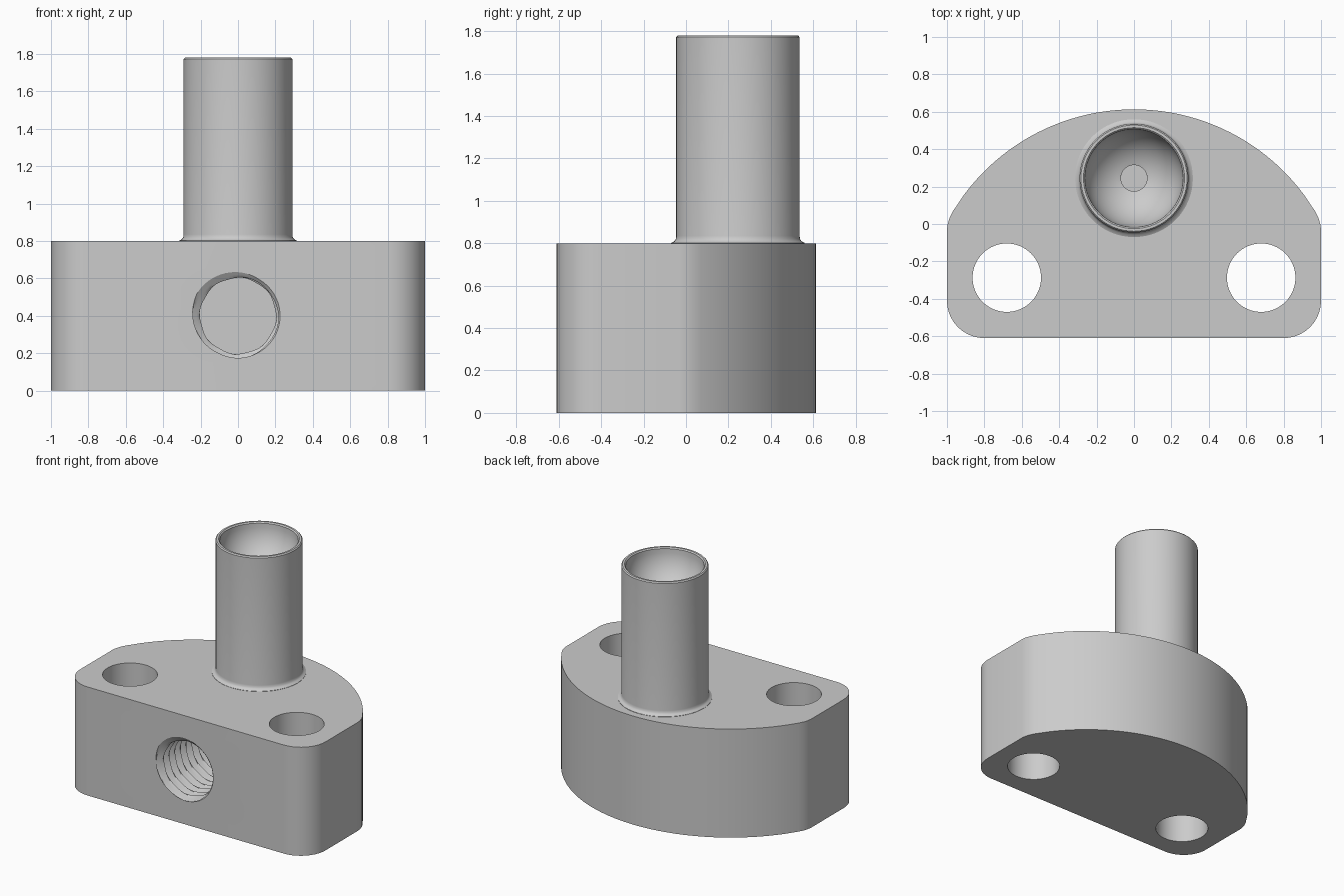
import bpy, bmesh
from math import sin, cos, pi, radians, sqrt, hypot
from mathutils import Matrix

if "Cube" in bpy.data.objects:
    bpy.data.objects.remove(bpy.data.objects["Cube"])

metal = bpy.data.materials.new("plain_grey")
metal.use_nodes = True
GREY = (0.6, 0.6, 0.6, 1)
metal.diffuse_color = GREY
metal.node_tree.nodes["Principled BSDF"].inputs["Base Color"].default_value = GREY


def make(name, bm):
    bmesh.ops.recalc_face_normals(bm, faces=bm.faces)
    mesh = bpy.data.meshes.new(name)
    bm.to_mesh(mesh)
    bm.free()
    mesh.materials.append(metal)
    obj = bpy.data.objects.new(name, mesh)
    bpy.context.collection.objects.link(obj)
    return obj


def smooth(obj):
    obj.data.shade_smooth()
    obj.data.set_sharp_from_angle(angle=radians(30))


def cylinder(name, radius, low, high, x, y):
    bm = bmesh.new()
    bmesh.ops.create_cone(bm, cap_ends=True, segments=64, radius1=radius,
                          radius2=radius, depth=high - low,
                          matrix=Matrix.Translation((x, y, (low + high) / 2)))
    return make(name, bm)


def loft(bm, rings, closed):
    """Bridge consecutive rings of equal size."""
    n = len(rings[0])
    pairs = list(zip(rings, rings[1:])) + ([(rings[-1], rings[0])] if closed else [])
    for a, b in pairs:
        for i in range(n):
            j = (i + 1) % n
            bm.faces.new((a[i], a[j], b[j], b[i]))


# Mounting block: flat front, rounded front corners, bowed back
HEIGHT, FRONT, BOW = 0.8, -0.61, 1.133
half = [(0.8 + 0.2 * sin(t * pi / 20), FRONT + 0.2 - 0.2 * cos(t * pi / 20))
        for t in range(11)]
half += [(1, -0.03), (0.996, 0.0), (0.985, 0.035), (0.967, 0.07)]
for i in range(1, 25):
    x = 0.95 * (1 - i / 24)
    half.append((x, 0.613 - BOW + sqrt(BOW ** 2 - x ** 2)))
outline = half + [(-x, y) for x, y in reversed(half[:-1])]
bm = bmesh.new()
face = bm.faces.new([bm.verts.new((x, y, 0)) for x, y in outline])
top = bmesh.ops.extrude_face_region(bm, geom=[face])["geom"]
bmesh.ops.translate(bm, vec=(0, 0, HEIGHT),
                    verts=[v for v in top if isinstance(v, bmesh.types.BMVert)])
block = make("mounting_block", bm)

# Cutters: bolt holes, inner passage and helical thread
TUBE_Y = 0.245
cutters = [cylinder("bolt_hole_cutter", 0.183, -0.1, 0.9, s * 0.68, -0.287)
           for s in (-1, 1)]
cutters.append(cylinder("passage_cutter", 0.07, 0.64, 0.9, 0, TUBE_Y))

PITCH, STEPS, SEGS = 0.065, 8, 64
bm = bmesh.new()
rings = []
for k in range(-STEPS, 11 * STEPS):
    depth = k * PITCH / STEPS
    ring = []
    for i in range(SEGS):
        a = 2 * pi * i / SEGS
        phase = (depth / PITCH - (a - radians(150)) / (2 * pi)) % 1
        r = 0.2 + 0.05 * abs(1 - 2 * phase)
        r = max(r, 0.225 - max(depth, 0))
        ring.append(bm.verts.new((r * cos(a), FRONT + depth, 0.4 + r * sin(a))))
    rings.append(ring)
loft(bm, rings, False)
bm.faces.new(rings[0])
bm.faces.new(rings[-1])
cutters.append(make("thread_cutter", bm))

for cutter in cutters:
    cutter.hide_render = True
    mod = block.modifiers.new(cutter.name, "BOOLEAN")
    mod.operation, mod.solver, mod.object = "DIFFERENCE", "EXACT", cutter
graph = bpy.context.evaluated_depsgraph_get()
cut_mesh = bpy.data.meshes.new_from_object(block.evaluated_get(graph))
block.modifiers.clear()
block.data = cut_mesh
for cutter in cutters:
    bpy.data.objects.remove(cutter)
smooth(block)

# Upright tube: filleted foot, thin lip and a round bowl with a small passage
LIP, BOWL = 1.78, 0.262
profile = [(0.07, 0.79), (0.315, 0.79), (0.315, 0.802), (0.3, 0.81),
           (0.293, 0.82), (0.291, 0.835), (0.291, LIP - 0.008),
           (0.284, LIP), (BOWL + 0.008, LIP), (BOWL, LIP - 0.008)]
for i in range(1, 15):
    a = radians(74.5) * i / 14
    profile.append((BOWL * cos(a), LIP - 0.015 - BOWL * sin(a)))
bm = bmesh.new()
rings = [[bm.verts.new((r * cos(2 * pi * i / SEGS), TUBE_Y + r * sin(2 * pi * i / SEGS), z))
          for i in range(SEGS)] for r, z in profile]
loft(bm, rings, True)
smooth(make("upright_tube", bm))
